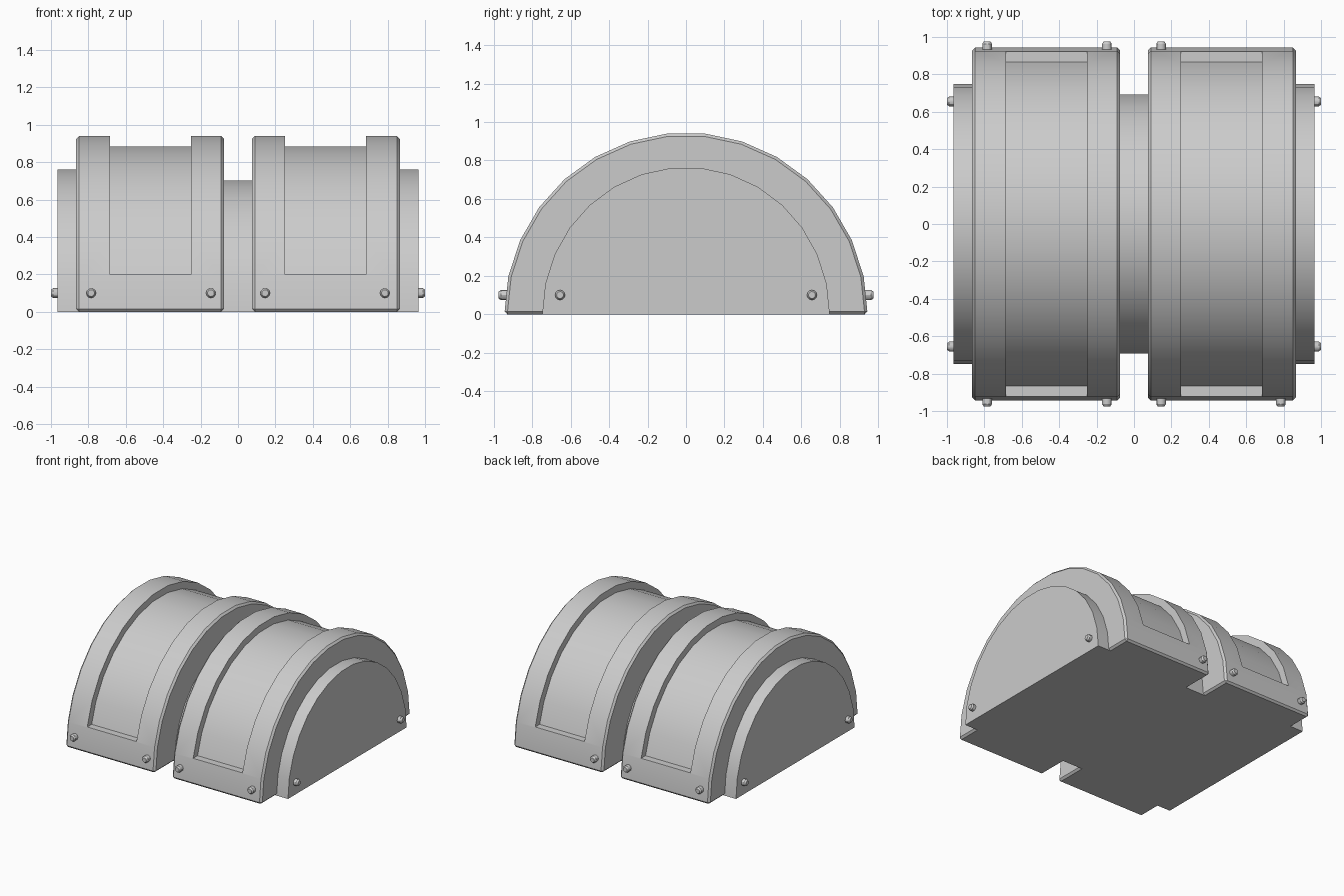
import bpy, bmesh, math
from mathutils import Matrix, Vector

if "Cube" in bpy.data.objects:
    bpy.data.objects.remove(bpy.data.objects["Cube"])


def finish(bm, name):
    bmesh.ops.recalc_face_normals(bm, faces=bm.faces[:])
    me = bpy.data.meshes.new(name)
    bm.to_mesh(me)
    bm.free()
    ob = bpy.data.objects.new(name, me)
    bpy.context.collection.objects.link(ob)
    return ob


def activate(ob):
    bpy.ops.object.select_all(action='DESELECT')
    ob.select_set(True)
    bpy.context.view_layer.objects.active = ob


def smooth(ob):
    activate(ob)
    bpy.ops.object.shade_smooth_by_angle(angle=math.radians(30))


def arc(ry, rz):
    # half round with 15 flats
    return [(ry * math.cos(math.radians(12 * i)), rz * math.sin(math.radians(12 * i)))
            for i in range(16)]


def prism(name, profile, x0, x1):
    # extrude a (y, z) profile along x
    bm = bmesh.new()
    a = [bm.verts.new((x0, y, z)) for y, z in profile]
    b = [bm.verts.new((x1, y, z)) for y, z in profile]
    n = len(profile)
    for i in range(n):
        j = (i + 1) % n
        bm.faces.new((a[i], a[j], b[j], b[i]))
    bm.faces.new(a)
    bm.faces.new(b)
    return finish(bm, name)


def rivet(name, base, direction):
    # short stud with a chamfered tip
    bm = bmesh.new()
    for r1, r2, d, z in ((0.026, 0.026, 0.05, 0.0), (0.026, 0.018, 0.012, 0.031)):
        bmesh.ops.create_cone(bm, cap_ends=True, segments=12, radius1=r1, radius2=r2,
                              depth=d, matrix=Matrix.Translation((0, 0, z)))
    ob = finish(bm, name)
    rot = Vector((0, 0, 1)).rotation_difference(Vector(direction)).to_matrix().to_4x4()
    ob.data.transform(Matrix.Translation(base) @ rot)
    smooth(ob)


# Recess profile: everything outside the sunken band, above z = 0.2
R_IN = 0.89
a0 = math.asin(0.2 / R_IN)
y0 = R_IN * math.cos(a0)
inner = [(y0, 0.2)] + arc(R_IN, R_IN)[2:14] + [(-y0, 0.2)]
recess = inner + [(-1.2, 0.2), (-1.2, 1.2), (1.2, 1.2), (1.2, 0.2)]

for side, s in (("left", -1), ("right", 1)):
    # Large bevelled half drum with recessed band
    shell = prism(side + "_drum", arc(0.945, 0.945), *sorted((s * 0.075, s * 0.865)))
    cutter = prism(side + "_recess_cutter", recess, *sorted((s * 0.25, s * 0.685)))
    cutter.hide_render = True
    bev = shell.modifiers.new("chamfer", 'BEVEL')
    bev.width = 0.015
    bev.segments = 1
    bev.limit_method = 'ANGLE'
    bev.angle_limit = math.radians(60)
    cut = shell.modifiers.new("recess", 'BOOLEAN')
    cut.operation = 'DIFFERENCE'
    cut.solver = 'EXACT'
    cut.object = cutter
    activate(shell)
    for m in ("chamfer", "recess"):
        bpy.ops.object.modifier_apply(modifier=m)
    bpy.data.objects.remove(cutter)
    smooth(shell)

    # Smaller end cap
    smooth(prism(side + "_end_cap", arc(0.748, 0.765), *sorted((s * 0.84, s * 0.965))))

    # End rivets
    for y in (-0.655, 0.655):
        rivet(side + "_end_rivet", (s * 0.963, y, 0.1), (s, 0, 0))

    # Front and back rivets (one is absent at the back right)
    for x in (0.145, 0.785):
        for f in (-1, 1):
            if not (s == 1 and f == 1 and x > 0.5):
                rivet(side + "_drum_rivet", (s * x, f * 0.938, 0.1), (0, f, 0))

# Neck joining the two drums
smooth(prism("centre_neck", arc(0.692, 0.705), -0.1, 0.1))
